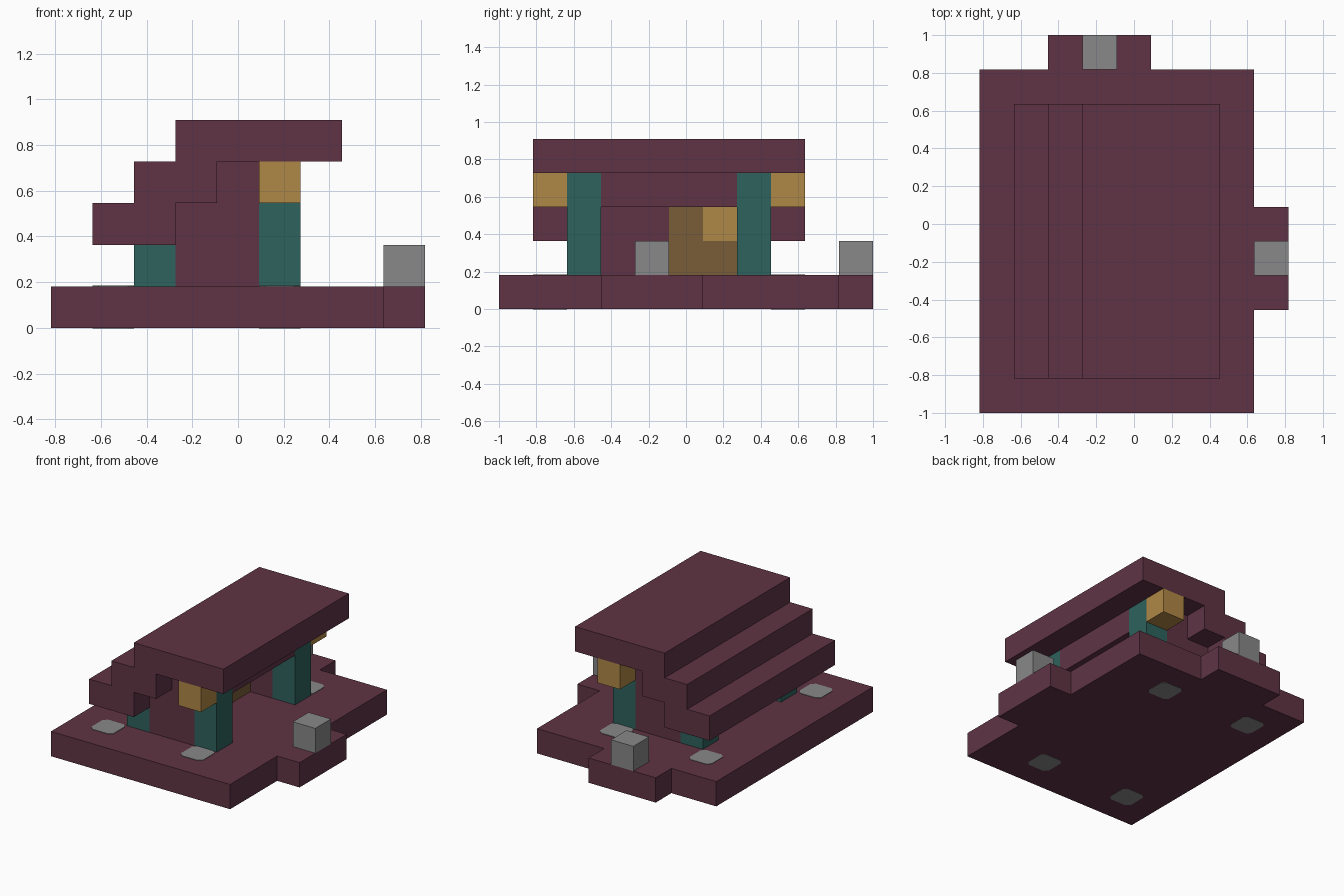
import bpy, bmesh

cube = bpy.data.objects.get("Cube")
if cube:
    bpy.data.objects.remove(cube, do_unlink=True)

U = 2 / 11  # one block; the layout is 9 x 11 x 5 blocks


def material(name, r, g, b):
    m = bpy.data.materials.new(name)
    m.use_nodes = True
    m.diffuse_color = (r, g, b, 1)
    m.node_tree.nodes["Principled BSDF"].inputs["Base Color"].default_value = (r, g, b, 1)
    return m


plum = material("plum", .115, .034, .058)
teal = material("teal", .027, .122, .107)
gold = material("gold", .434, .246, .061)
brown = material("brown", .195, .109, .038)
grey = material("grey", .246, .246, .246)


def prism(name, outline, z0, z1, mat):
    """Extrude an outline given in block coordinates."""
    bm = bmesh.new()
    face = bm.faces.new([bm.verts.new(((x - 4.5) * U, (y - 5.5) * U, z0 * U)) for x, y in outline])
    top = bmesh.ops.extrude_face_region(bm, geom=[face])["geom"]
    verts = [v for v in top if isinstance(v, bmesh.types.BMVert)]
    bmesh.ops.translate(bm, verts=verts, vec=(0, 0, (z1 - z0) * U))
    bmesh.ops.recalc_face_normals(bm, faces=bm.faces)
    mesh = bpy.data.meshes.new(name)
    bm.to_mesh(mesh)
    bm.free()
    mesh.materials.append(mat)
    ob = bpy.data.objects.new(name, mesh)
    bpy.context.collection.objects.link(ob)
    return ob


def block(name, x0, x1, y0, y1, z0, z1, mat):
    return prism(name, [(x0, y0), (x1, y0), (x1, y1), (x0, y1)], z0, z1, mat)


# Base with a tab at the back and one on the left side
prism("base", [(0, 0), (8, 0), (8, 3), (9, 3), (9, 6), (8, 6), (8, 10),
               (5, 10), (5, 11), (2, 11), (2, 10), (0, 10)], 0, 1, plum)
block("back_post", 3, 4, 10, 11, 1, 2, grey)
block("side_post", 8, 9, 4, 5, 1, 2, grey)

# Stepped roof
block("roof_low_step", 1, 3, 1, 9, 2, 3, plum)
block("roof_middle_step", 2, 4, 1, 9, 3, 4, plum)
block("roof_top", 3, 7, 1, 9, 4, 5, plum)

# Parts repeated at both ends
for end, wall_y, out_y in (("front", 2, 1), ("back", 7, 8)):
    block(end + "_short_pillar", 2, 3, wall_y, wall_y + 1, 1, 2, teal)
    block(end + "_tall_pillar", 5, 6, wall_y, wall_y + 1, 1, 4, teal)
    block(end + "_wall", 3, 5, wall_y, wall_y + 1, 1, 4, plum)
    block(end + "_lamp", 5, 6, out_y, out_y + 1, 3, 4, gold)
    # Floor inlays with clipped corners, showing on both sides of the base
    for side, x in (("right", 1), ("left", 5)):
        y, c = out_y, .15
        prism(end + "_" + side + "_inlay",
              [(x + c, y), (x + 1 - c, y), (x + 1, y + c), (x + 1, y + 1 - c),
               (x + 1 - c, y + 1), (x + c, y + 1), (x, y + 1 - c), (x, y + c)],
              -.01, 1.02, grey)

# Recessed main wall, door, door window and lintel
block("main_wall", 3, 4, 3, 5, 1, 3, plum)
prism("door_lower", [(3, 5), (4, 5), (4, 7), (3, 7)], 1, 2, brown)
block("door_upper", 3, 4, 5, 6, 2, 3, brown)
block("door_window", 3, 4, 6, 7, 2, 3, gold)
block("lintel", 5, 6, 3, 7, 3, 4, plum)
